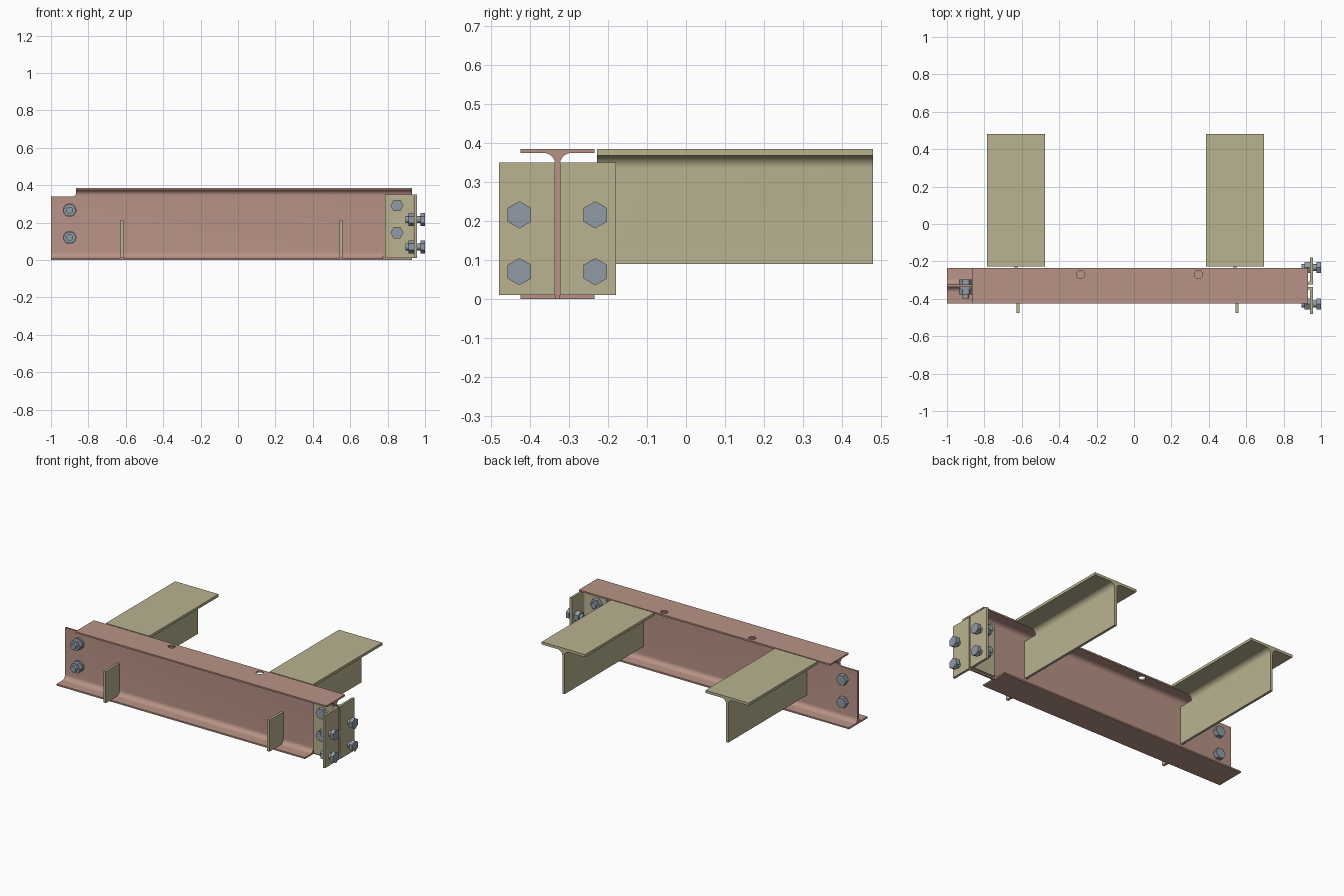
import bpy, bmesh
from math import sin, cos, pi, radians

if "Cube" in bpy.data.objects:
    bpy.data.objects.remove(bpy.data.objects["Cube"])


def material(name, rgb):
    m = bpy.data.materials.new(name)
    m.diffuse_color = (*rgb, 1)
    m.use_nodes = True
    m.node_tree.nodes["Principled BSDF"].inputs["Base Color"].default_value = m.diffuse_color
    return m


PINK = material("beam_paint", (0.48, 0.29, 0.24))
TAN = material("plate_paint", (0.49, 0.45, 0.28))
STEEL = material("bolt_steel", (0.28, 0.33, 0.38))
YC = -0.33  # centre line of the main beam


def add_prism(bm, pts, axis, a, b):
    """Extrude a 2D outline along an axis from a to b."""
    put = {"x": lambda u, v, w: (w, u, v),
           "y": lambda u, v, w: (u, w, v),
           "z": lambda u, v, w: (u, v, w)}[axis]
    lo = [bm.verts.new(put(u, v, a)) for u, v in pts]
    hi = [bm.verts.new(put(u, v, b)) for u, v in pts]
    bm.faces.new(lo)
    bm.faces.new(hi[::-1])
    n = len(pts)
    for i in range(n):
        j = (i + 1) % n
        bm.faces.new((lo[j], lo[i], hi[i], hi[j]))


def finish(bm, name, mat):
    bmesh.ops.recalc_face_normals(bm, faces=bm.faces)
    me = bpy.data.meshes.new(name)
    bm.to_mesh(me)
    bm.free()
    ob = bpy.data.objects.new(name, me)
    bpy.context.collection.objects.link(ob)
    if mat:
        me.materials.append(mat)
    return ob


def prism(name, pts, axis, a, b, mat=None):
    bm = bmesh.new()
    add_prism(bm, pts, axis, a, b)
    return finish(bm, name, mat)


def rect(u0, u1, v0, v1):
    return [(u0, v0), (u1, v0), (u1, v1), (u0, v1)]


def ngon(u, v, r, n, turn=0.0):
    return [(u + r * cos(turn + 2 * pi * i / n), v + r * sin(turn + 2 * pi * i / n)) for i in range(n)]


def arc(u, v, r, a0, a1, n=8):
    return [(u + r * cos(radians(a0 + (a1 - a0) * i / n)),
             v + r * sin(radians(a0 + (a1 - a0) * i / n))) for i in range(n + 1)]


def activate(ob):
    bpy.ops.object.select_all(action="DESELECT")
    ob.select_set(True)
    bpy.context.view_layer.objects.active = ob


def cut(ob, cutters):
    activate(ob)
    for c in cutters:
        c.hide_render = True
        m = ob.modifiers.new("cut", "BOOLEAN")
        m.operation, m.solver, m.object = "DIFFERENCE", "EXACT", c
        bpy.ops.object.modifier_apply(modifier=m.name)
        bpy.data.objects.remove(c)


def smooth(ob):
    activate(ob)
    bpy.ops.object.shade_smooth_by_angle(angle=radians(30))


def half_flange(w, web, top, t, r):
    """Right half of a rolled flange with its root fillet, top to web."""
    return [(w, top), (w, top - t)] + arc(web + r, top - t - r, r, 90, 180)


# main I-beam
H = 0.385
q = half_flange(0.095, 0.006, H / 2, 0.01, 0.03)
right = q + [(u, -v) for u, v in reversed(q)]
outline = right + [(-u, v) for u, v in reversed(right)]
beam = prism("main_beam", [(u + YC, v + H / 2) for u, v in outline], "x", -1.0, 0.93, PINK)
notch = [(-1.1, 0.34)] + arc(-0.885, 0.36, 0.02, -90, 0) + [(-0.865, 0.5), (-1.1, 0.5)]
cutters = [prism("cope_cutter", notch, "y", -0.6, 0.0)]
for y0, y1 in ((-0.6, YC - 0.006), (YC + 0.006, 0.0)):  # bottom flange stripped at right end
    cutters.append(prism("strip_cutter", rect(y0, y1, -0.1, 0.06), "x", 0.775, 1.1))
for x in (-0.285, 0.345):  # top flange holes
    cutters.append(prism("hole_cutter", ngon(x, -0.27, 0.022, 24), "z", 0.36, 0.42))
cut(beam, cutters)
smooth(beam)

# tee brackets and front fin plates
for side, x in (("left", -0.63), ("right", 0.54)):
    q = half_flange(0.155, 0.008, H, 0.017, 0.032) + [(0.008, 0.09)]
    tee = q + [(-u, v) for u, v in reversed(q)]
    ob = prism(side + "_tee_bracket", [(u + x, v) for u, v in tee], "x", 0, 1, TAN)
    # outline was laid on x; swap onto the y run
    bpy.data.objects.remove(ob)
    ob = prism(side + "_tee_bracket", [(u + x, v) for u, v in tee], "y", YC + 0.006, 0.48, TAN)
    cut(ob, [prism("tee_cutter", rect(x - 0.3, x + 0.3, 0.335, 0.5), "y", -0.6, -0.228)])
    smooth(ob)
    prism(side + "_fin_plate", rect(x + 0.003, x + 0.019, 0.01, 0.213), "y", -0.477, YC - 0.006, TAN)

# angle cleats on both faces of the web
for side, s in (("front", -1), ("back", 1)):
    a, t, r = 0.006, 0.013, 0.012
    cleat = [(0.785, a), (0.957, a), (0.957, 0.15), (0.942, 0.15)]
    cleat += arc(0.942 - r, a + t + r, r, 0, -90, 5) + [(0.785, a + t)]
    ob = prism(side + "_angle_cleat", [(u, YC + s * v) for u, v in cleat], "z", 0.01, 0.35, TAN)
    smooth(ob)


def bolt(name, axis, u, v, head, nut, washer=None, turn=0.0):
    """head = (bearing face, outer face); nut = (bearing face, outer face, shank tip)."""
    bm = bmesh.new()
    add_prism(bm, ngon(u, v, 0.035, 6, turn), axis, *head)
    add_prism(bm, ngon(u, v, 0.035, 6, turn), axis, *nut[:2])
    add_prism(bm, ngon(u, v, 0.018, 20), axis, head[0], nut[2])
    if washer:
        add_prism(bm, ngon(u, v, 0.036, 28), axis, *washer)
    smooth(finish(bm, name, STEEL))


for i in range(2):
    # left end web bolts
    bolt(f"left_web_bolt_{i}", "y", -0.9, 0.12 + 0.146 * i,
         (YC + 0.006, -0.296), (-0.348, -0.378, -0.398), (YC - 0.006, -0.348))
    # cleat to web bolts
    bolt(f"cleat_web_bolt_{i}", "y", 0.85, 0.145 + 0.146 * i,
         (YC - 0.019, YC - 0.043), (YC + 0.019, YC + 0.047, YC + 0.062))
    # end bolts through the outstanding legs
    for side, y in (("front", -0.428), ("back", -0.233)):
        bolt(f"{side}_end_bolt_{i}", "x", y, 0.07 + 0.146 * i,
             (0.977, 1.0), (0.942, 0.912, 0.896), turn=pi / 2)
